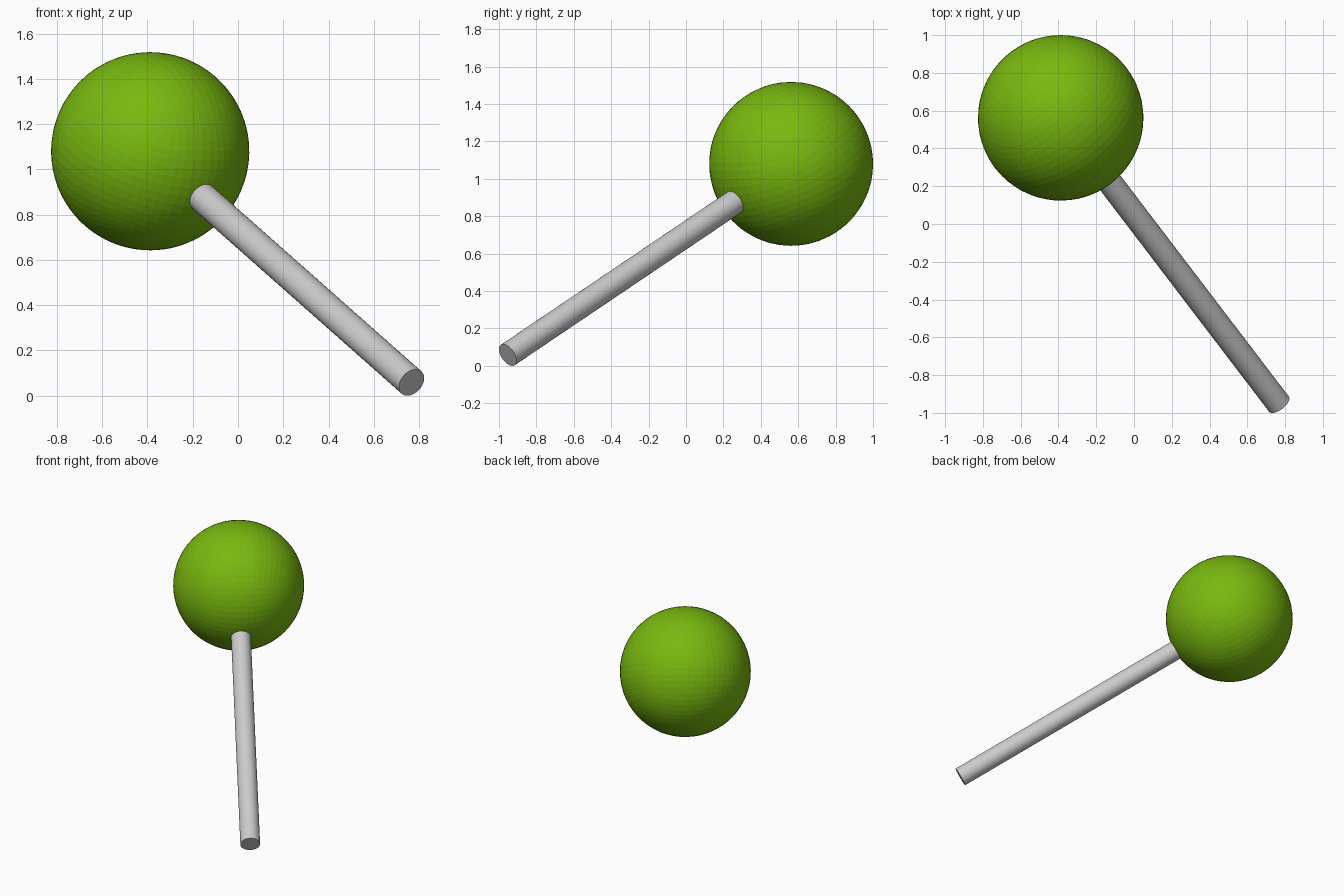
import bpy
from mathutils import Vector

if "Cube" in bpy.data.objects:
    bpy.data.objects.remove(bpy.data.objects["Cube"])

CENTER = Vector((-0.388, 0.562, 1.08))   # middle of the ball
TIP = Vector((0.767, -0.953, 0.058))     # free end of the stick
R_BALL, R_STICK = 0.438, 0.066
axis = (CENTER - TIP).normalized()
rot = axis.to_track_quat('Z', 'Y').to_euler()

# Ball: subdivided cube rounded into a quad sphere, flat faces
bpy.ops.mesh.primitive_cube_add(size=1)
ball = bpy.context.object
ball.name = "ball"
sub = ball.modifiers.new("subdivide", 'SUBSURF')
sub.levels = sub.render_levels = 4
cast = ball.modifiers.new("round", 'CAST')
cast.factor = 1.0
cast.use_radius_as_size = False
cast.size = R_BALL
bpy.ops.object.modifier_apply(modifier="subdivide")
bpy.ops.object.modifier_apply(modifier="round")
for v in ball.data.vertices:
    v.co = v.co.normalized() * R_BALL
ball.location = CENTER
ball.rotation_euler = rot
bpy.ops.object.shade_flat()
green = bpy.data.materials.new("green")
green.diffuse_color = (0.19, 0.48, 0.005, 1)
green.use_nodes = True
green.node_tree.nodes["Principled BSDF"].inputs["Base Color"].default_value = green.diffuse_color
ball.data.materials.append(green)

# Stick: round rod ending just inside the ball
end = CENTER - axis * (R_BALL - 0.02)
bpy.ops.mesh.primitive_cylinder_add(
    vertices=32, radius=R_STICK, depth=(end - TIP).length,
    location=(end + TIP) / 2, rotation=rot)
stick = bpy.context.object
stick.name = "stick"
bpy.ops.object.shade_smooth_by_angle()
